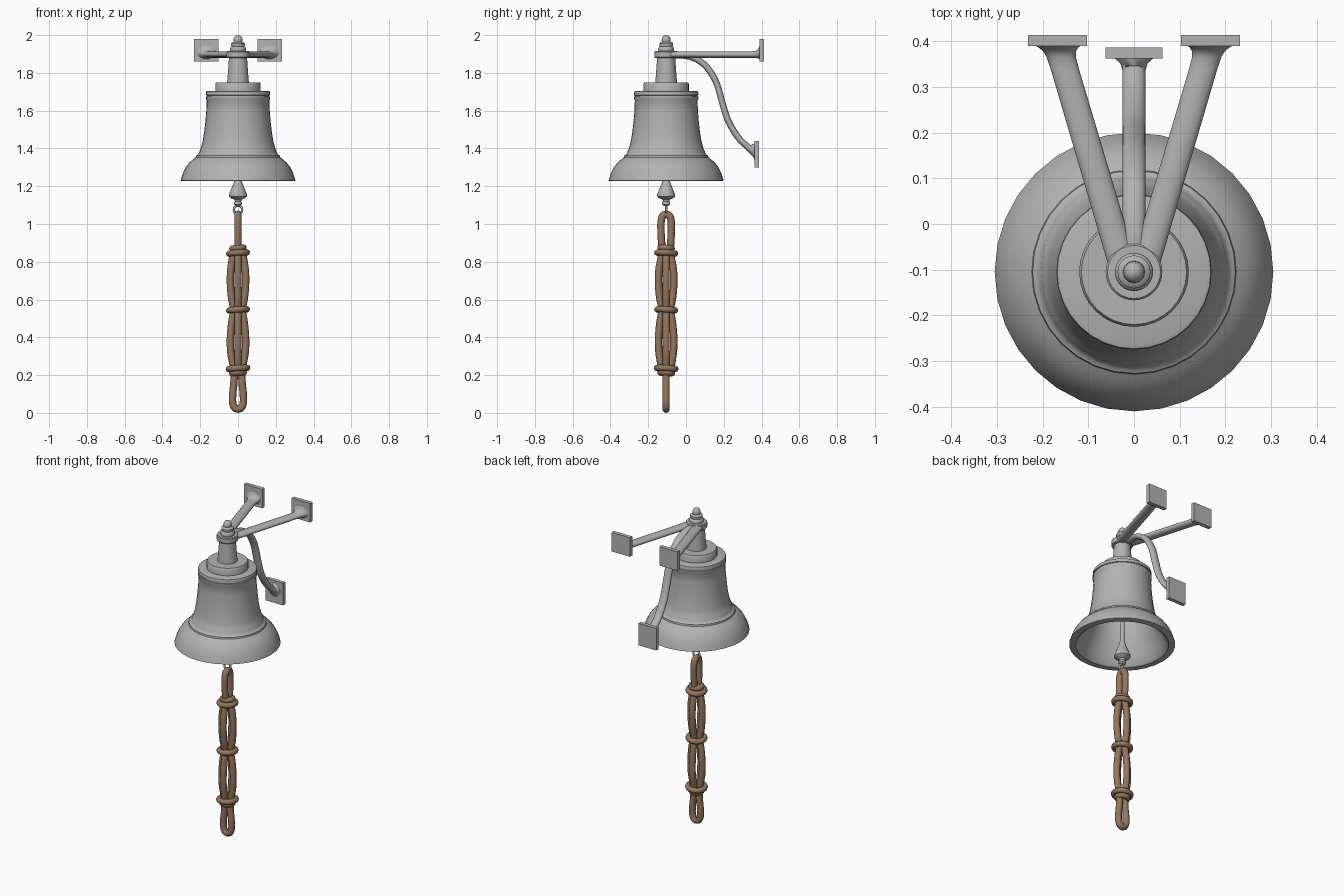
import bpy, bmesh, math
from mathutils import Vector

if "Cube" in bpy.data.objects:
    bpy.data.objects.remove(bpy.data.objects["Cube"])

AY = -0.105  # bell axis position in y


def material(name, col):
    m = bpy.data.materials.new(name)
    m.diffuse_color = (*col, 1)
    m.use_nodes = True
    m.node_tree.nodes["Principled BSDF"].inputs["Base Color"].default_value = m.diffuse_color
    return m


METAL = material("grey_metal", (0.45, 0.45, 0.45))
ROPE = material("brown_rope", (0.30, 0.185, 0.11))


def finish(name, bm, mat, angle=35):
    bmesh.ops.recalc_face_normals(bm, faces=bm.faces)
    me = bpy.data.meshes.new(name)
    bm.to_mesh(me)
    bm.free()
    ob = bpy.data.objects.new(name, me)
    bpy.context.collection.objects.link(ob)
    me.materials.append(mat)
    bpy.ops.object.select_all(action='DESELECT')
    ob.select_set(True)
    bpy.context.view_layer.objects.active = ob
    bpy.ops.object.shade_smooth_by_angle(angle=math.radians(angle))
    return ob


def skin(bm, rings, closed=False):
    """Bridge rings of vertices; cap the ends unless closed."""
    n = len(rings[0])
    pairs = list(zip(rings, rings[1:])) + ([(rings[-1], rings[0])] if closed else [])
    for a, b in pairs:
        for i in range(n):
            j = (i + 1) % n
            bm.faces.new((a[i], a[j], b[j], b[i]))
    if not closed:
        bm.faces.new(rings[0])
        bm.faces.new(rings[-1])


def lathe(name, profile, sides=32, angle=35):
    bm = bmesh.new()
    rings = [[bm.verts.new((r * math.cos(t), AY + r * math.sin(t), z))
              for t in (2 * math.pi * i / sides for i in range(sides))]
             for r, z in profile]
    skin(bm, rings)
    return finish(name, bm, METAL, angle)


def loft(name, sections, sides=16):
    """Elliptical sections: centre, side vector, up vector."""
    bm = bmesh.new()
    rings = [[bm.verts.new(Vector(c) + Vector(s) * math.cos(t) + Vector(u) * math.sin(t))
              for t in (2 * math.pi * i / sides for i in range(sides))]
             for c, s, u in sections]
    skin(bm, rings)
    return finish(name, bm, METAL, 50)


def plate(name, lo, hi):
    bm = bmesh.new()
    bmesh.ops.create_cube(bm, size=1)
    for v in bm.verts:
        v.co = [l + (c + 0.5) * (h - l) for c, l, h in zip(v.co, lo, hi)]
    return finish(name, bm, METAL)


def tube_loop(name, pts, radius, mat, sides=10):
    """Closed tube through points lying in one plane."""
    pts = [Vector(p) for p in pts]
    n = len(pts)
    normal = sum((pts[i].cross(pts[(i + 1) % n]) for i in range(n)), Vector()).normalized()
    bm = bmesh.new()
    rings = []
    for i, p in enumerate(pts):
        out = (pts[(i + 1) % n] - pts[i - 1]).normalized().cross(normal)
        rings.append([bm.verts.new(p + radius * (out * math.cos(t) + normal * math.sin(t)))
                      for t in (2 * math.pi * k / sides for k in range(sides))])
    skin(bm, rings, closed=True)
    return finish(name, bm, mat, 60)


def circle(r, z, n=24, tilt=0.0):
    return [(r * math.cos(t), AY + r * math.sin(t), z + tilt * math.cos(t + 0.7))
            for t in (2 * math.pi * i / n for i in range(n))]


def smooth(pts, per=6):
    """Catmull-Rom subdivision of an open path."""
    p = [Vector(q) for q in pts]
    p = [2 * p[0] - p[1]] + p + [2 * p[-1] - p[-2]]
    res = []
    for a, b, c, d in zip(p, p[1:], p[2:], p[3:]):
        for k in range(per):
            t = k / per
            res.append(0.5 * (2 * b + (c - a) * t + (2 * a - 5 * b + 4 * c - d) * t ** 2
                              + (3 * b - a - 3 * c + d) * t ** 3))
    return res + [p[-2]]


# Bell: outer wall, lip and hollow inside
lathe("bell", [
    (0.04, 1.705), (0.160, 1.705), (0.168, 1.702), (0.170, 1.695), (0.170, 1.682),
    (0.165, 1.680), (0.165, 1.676), (0.170, 1.674), (0.170, 1.662), (0.166, 1.655),
    (0.168, 1.60), (0.173, 1.54), (0.180, 1.48), (0.189, 1.43), (0.199, 1.395),
    (0.204, 1.388), (0.206, 1.378), (0.214, 1.366), (0.222, 1.362), (0.224, 1.352),
    (0.238, 1.342), (0.258, 1.325), (0.277, 1.30), (0.292, 1.27), (0.302, 1.24),
    (0.305, 1.23), (0.298, 1.228), (0.268, 1.228), (0.258, 1.235), (0.235, 1.28),
    (0.205, 1.34), (0.180, 1.40), (0.162, 1.48), (0.150, 1.58), (0.140, 1.66),
    (0.110, 1.68), (0.04, 1.68)], 32)

# Stem on top: collar, tapered neck, hub and finial
lathe("collar", [(0.12, 1.70), (0.12, 1.742), (0.115, 1.75), (0.03, 1.75)])
lathe("neck", [(0.058, 1.745), (0.055, 1.78), (0.047, 1.89)])
lathe("hub", [(0.058, 1.878), (0.062, 1.883), (0.062, 1.910), (0.058, 1.915)])
lathe("finial", [
    (0.040, 1.91), (0.042, 1.918), (0.042, 1.930), (0.038, 1.937), (0.034, 1.94),
    (0.036, 1.946), (0.036, 1.956), (0.030, 1.962), (0.022, 1.964), (0.024, 1.972),
    (0.022, 1.985), (0.015, 1.995), (0.004, 2.0)], 24)

# Two horizontal wall arms with flared ends and plates
for side, s in (("left", -1), ("right", 1)):
    secs = []
    for y, w, h, dz in ((-0.105, 0.032, 0.017, 0), (0.34, 0.031, 0.017, 0),
                        (0.365, 0.032, 0.018, 0), (0.378, 0.036, 0.022, 0.003),
                        (0.386, 0.043, 0.030, 0.008), (0.392, 0.052, 0.040, 0.015)):
        x = s * (0.020 + 0.142 * (y - AY) / 0.48)
        secs.append(((x, y, 1.897 + dz), (w, 0, 0), (0, 0, h)))
    loft(side + "_arm", secs)
    x0, x1 = sorted((s * 0.103, s * 0.232))
    plate(side + "_wall_plate", (x0, 0.39, 1.86), (x1, 0.414, 1.98))

# Curved lower brace
path = smooth([(0, -0.10, 1.893), (0, -0.02, 1.893), (0, 0.05, 1.875), (0, 0.11, 1.83),
               (0, 0.160, 1.75), (0, 0.190, 1.65), (0, 0.222, 1.55),
               (0, 0.275, 1.46), (0, 0.335, 1.40)])
secs = []
for i, p in enumerate(path):
    t = (path[min(i + 1, len(path) - 1)] - path[max(i - 1, 0)]).normalized()
    secs.append((p, (0.025, 0, 0), Vector((0, -t.z, t.y)) * 0.017))
secs.append(((0, 0.352, 1.387), (0.03, 0, 0), (0, -0.006, 0.034)))
secs.append(((0, 0.366, 1.375), (0.046, 0, 0), (0, 0, 0.052)))
loft("lower_brace", secs)
plate("lower_wall_plate", (-0.062, 0.362, 1.30), (0.062, 0.386, 1.44))

# Clapper and the small ring under it
lathe("clapper", [
    (0.014, 1.69), (0.014, 1.25), (0.018, 1.235), (0.024, 1.215), (0.040, 1.175),
    (0.048, 1.155), (0.047, 1.145), (0.036, 1.136), (0.020, 1.130), (0.017, 1.12),
    (0.021, 1.112), (0.021, 1.104), (0.012, 1.096)], 20)
tube_loop("clapper_ring",
          [(0.022 * math.cos(t), AY, 1.075 + 0.022 * math.sin(t))
           for t in (2 * math.pi * i / 20 for i in range(20))], 0.006, METAL, 8)


# Two rope loops at right angles, pinched at the wraps
def rope_loop(name, half, across_x):
    right = smooth([(u, 0, z) for u, z in half], 5)
    outline = [(p.x, p.z) for p in right] + [(-p.x, p.z) for p in right[-2:0:-1]]
    pts = [(u, AY, z) if across_x else (0, AY + u, z) for u, z in outline]
    tube_loop(name, pts, 0.0195, ROPE)


BODY = [(0.023, 0.85), (0.038, 0.76), (0.040, 0.68), (0.034, 0.61), (0.023, 0.545),
        (0.033, 0.48), (0.040, 0.40), (0.038, 0.32), (0.023, 0.235)]
rope_loop("upper_rope_loop", [(0, 1.052), (0.018, 1.043), (0.027, 1.01), (0.027, 0.95)]
          + BODY + [(0.016, 0.222), (0, 0.218)], False)
rope_loop("lower_rope_loop", [(0, 0.868), (0.016, 0.864)] + BODY
          + [(0.021, 0.17), (0.028, 0.10), (0.028, 0.055), (0.018, 0.028), (0, 0.0195)], True)

# Rope wraps
for i, (r, z, t) in enumerate(((0.030, 0.872, 0.003), (0.047, 0.846, 0.004),
                               (0.047, 0.545, 0.004), (0.049, 0.235, 0.004),
                               (0.031, 0.212, 0.003))):
    tube_loop(f"rope_wrap_{i + 1}", [(x, y, zz) for x, y, zz in circle(r, z, 24, t)],
              0.0165, ROPE)
